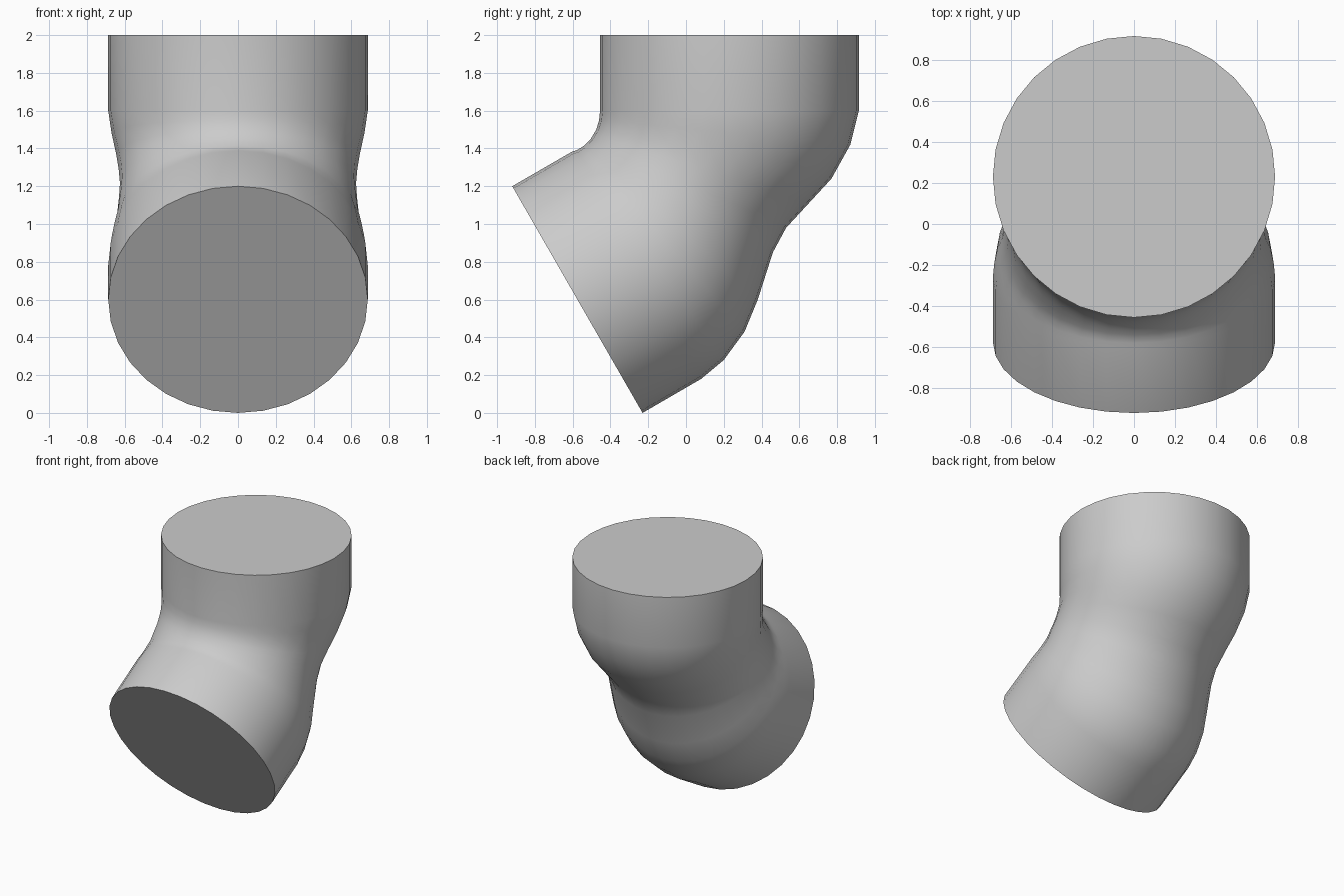
import bpy, bmesh, math
from mathutils import Vector

default = bpy.data.objects.get("Cube")
if default:
    bpy.data.objects.remove(default, do_unlink=True)

grey = bpy.data.materials.new("plain_grey")
grey.use_nodes = True
colour = (0.6, 0.6, 0.6, 1)
grey.diffuse_color = colour
grey.node_tree.nodes["Principled BSDF"].inputs["Base Color"].default_value = colour

SIDES = 32

# Cross-sections from top to bottom: front (y, z), back (y, z), half width
SECTIONS = [
    ((-0.455, 2.00), (0.915, 2.00), 0.687),
    ((-0.455, 1.60), (0.915, 1.60), 0.687),
    ((-0.46, 1.55), (0.87, 1.42), 0.67),
    ((-0.475, 1.50), (0.77, 1.24), 0.645),
    ((-0.49, 1.475), (0.65, 1.11), 0.632),
    ((-0.505, 1.45), (0.53, 0.98), 0.625),
    ((-0.52, 1.435), (0.46, 0.85), 0.63),
    ((-0.54, 1.415), (0.38, 0.60), 0.645),
    ((-0.555, 1.405), (0.31, 0.43), 0.665),
    ((-0.58, 1.39), (0.20, 0.28), 0.68),
    ((-0.60, 1.385), (0.08, 0.18), 0.687),
    ((-0.92, 1.20), (-0.23, 0.00), 0.687),
]


def add_ring(bm, front, back, half_width):
    """Ellipse spanning the front and back points."""
    front, back = Vector((0, *front)), Vector((0, *back))
    centre, depth = (front + back) / 2, (back - front) / 2
    side = Vector((half_width, 0, 0))
    angles = [2 * math.pi * i / SIDES for i in range(SIDES)]
    return [bm.verts.new(centre + side * math.cos(a) + depth * math.sin(a))
            for a in angles]


# Bent tube lofted through the sections, with flat end caps
bm = bmesh.new()
rings = [add_ring(bm, *section) for section in SECTIONS]
for upper, lower in zip(rings, rings[1:]):
    for i in range(SIDES):
        j = (i + 1) % SIDES
        bm.faces.new((upper[i], lower[i], lower[j], upper[j]))
bm.faces.new(rings[0])
bm.faces.new(reversed(rings[-1]))
bmesh.ops.recalc_face_normals(bm, faces=bm.faces)

mesh = bpy.data.meshes.new("elbow_pipe")
bm.to_mesh(mesh)
bm.free()
mesh.materials.append(grey)
pipe = bpy.data.objects.new("elbow_pipe", mesh)
bpy.context.collection.objects.link(pipe)

# Smooth walls, crisp cap rims
bpy.ops.object.select_all(action='DESELECT')
pipe.select_set(True)
bpy.context.view_layer.objects.active = pipe
bpy.ops.object.shade_smooth_by_angle(angle=math.radians(50))
